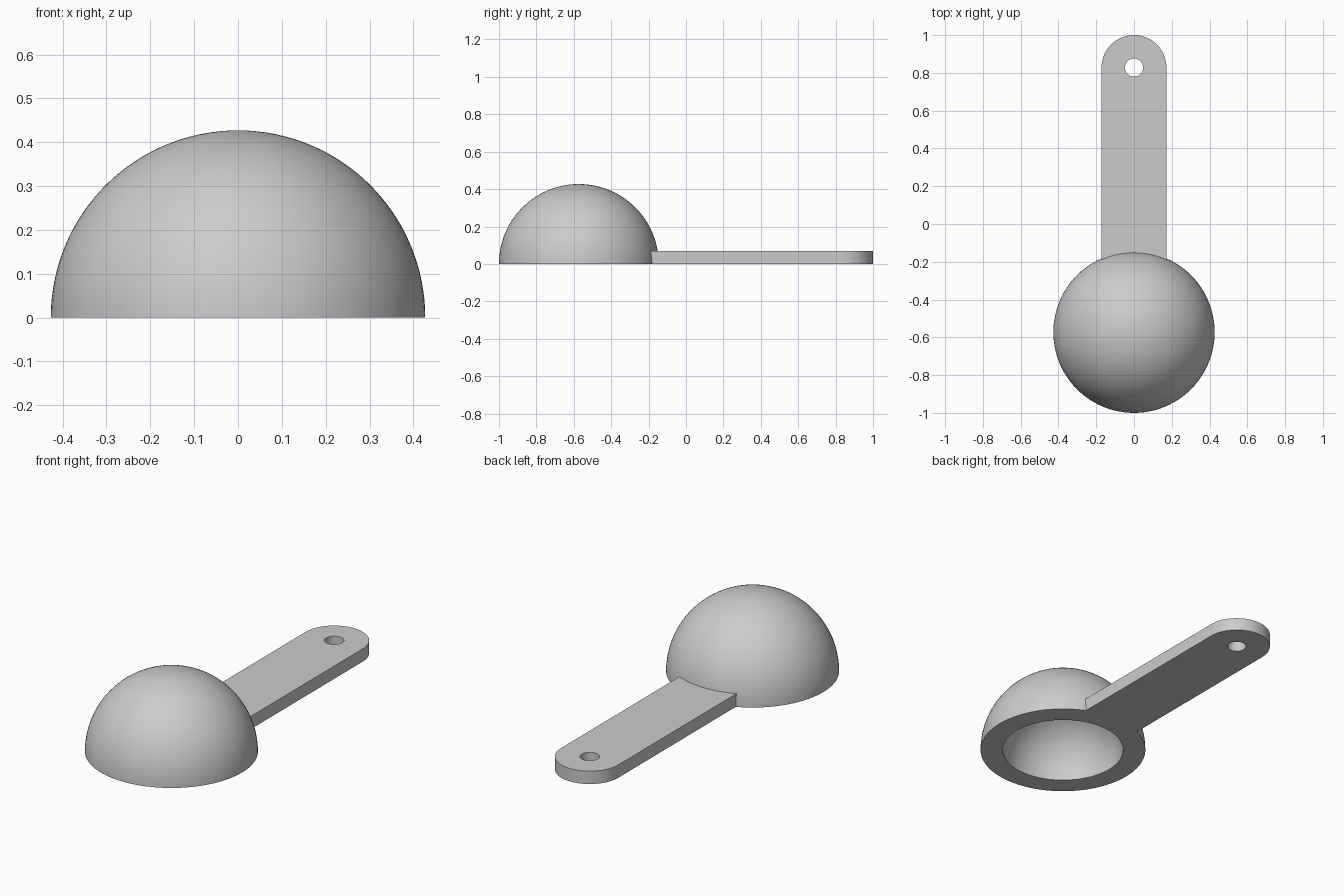
import bpy, bmesh, math

cube = bpy.data.objects.get("Cube")
if cube:
    bpy.data.objects.remove(cube, do_unlink=True)

R_OUT, R_IN, BOWL_Y = 0.427, 0.312, -0.573
HALF_W, THICK, END_Y, HOLE_R = 0.172, 0.07, 0.828, 0.048
SEG = 96

grey = bpy.data.materials.new("plain grey")
grey.use_nodes = True
colour = (0.6, 0.6, 0.6, 1)
grey.diffuse_color = colour
grey.node_tree.nodes["Principled BSDF"].inputs["Base Color"].default_value = colour


def make_object(name, bm):
    bmesh.ops.recalc_face_normals(bm, faces=bm.faces)
    mesh = bpy.data.meshes.new(name)
    bm.to_mesh(mesh)
    bm.free()
    mesh.materials.append(grey)
    obj = bpy.data.objects.new(name, mesh)
    bpy.context.collection.objects.link(obj)
    return obj


def activate(obj):
    bpy.ops.object.select_all(action='DESELECT')
    obj.select_set(True)
    bpy.context.view_layer.objects.active = obj


def smooth(obj):
    activate(obj)
    bpy.ops.object.shade_smooth_by_angle(angle=math.radians(30))


def cut(obj, cutter):
    cutter.hide_render = True
    mod = obj.modifiers.new("cut", 'BOOLEAN')
    mod.operation, mod.solver, mod.object = 'DIFFERENCE', 'EXACT', cutter
    activate(obj)
    bpy.ops.object.modifier_apply(modifier=mod.name)
    bpy.data.objects.remove(cutter, do_unlink=True)


# Bowl: upside-down hollow hemisphere, spun from its wall section
bm = bmesh.new()
quarter = [math.pi / 2 * i / 32 for i in range(33)]
section = [(R_OUT * math.cos(a), R_OUT * math.sin(a)) for a in reversed(quarter)]
section += [(R_IN * math.cos(a), R_IN * math.sin(a)) for a in quarter]
verts = [bm.verts.new((x, 0, z)) for x, z in section]
edges = [bm.edges.new(pair) for pair in zip(verts, verts[1:])]
bmesh.ops.spin(bm, geom=verts + edges, cent=(0, 0, 0), axis=(0, 0, 1),
               angle=math.tau, steps=SEG, use_merge=True)
bmesh.ops.remove_doubles(bm, verts=bm.verts, dist=1e-5)
bowl = make_object("bowl", bm)
bowl.location.y = BOWL_Y
smooth(bowl)

# Handle: flat strip with a round end
bm = bmesh.new()
outline = [(-HALF_W, BOWL_Y + R_IN), (HALF_W, BOWL_Y + R_IN)]
outline += [(HALF_W * math.cos(math.pi * i / 48), END_Y + HALF_W * math.sin(math.pi * i / 48))
            for i in range(49)]
base = bm.faces.new([bm.verts.new((x, y, 0)) for x, y in outline])
grown = bmesh.ops.extrude_face_region(bm, geom=[base], use_keep_orig=True)
bmesh.ops.translate(bm, vec=(0, 0, THICK),
                    verts=[v for v in grown["geom"] if isinstance(v, bmesh.types.BMVert)])
handle = make_object("handle", bm)

# Hanging hole
bm = bmesh.new()
bmesh.ops.create_cone(bm, cap_ends=True, segments=48, radius1=HOLE_R, radius2=HOLE_R, depth=1)
hole = make_object("hole_cutter", bm)
hole.location.y = END_Y
cut(handle, hole)

# Fit the handle against the curve of the bowl
bm = bmesh.new()
bmesh.ops.create_uvsphere(bm, u_segments=SEG, v_segments=64, radius=R_OUT - 0.003)
ball = make_object("bowl_cutter", bm)
ball.location.y = BOWL_Y
cut(handle, ball)
smooth(handle)
